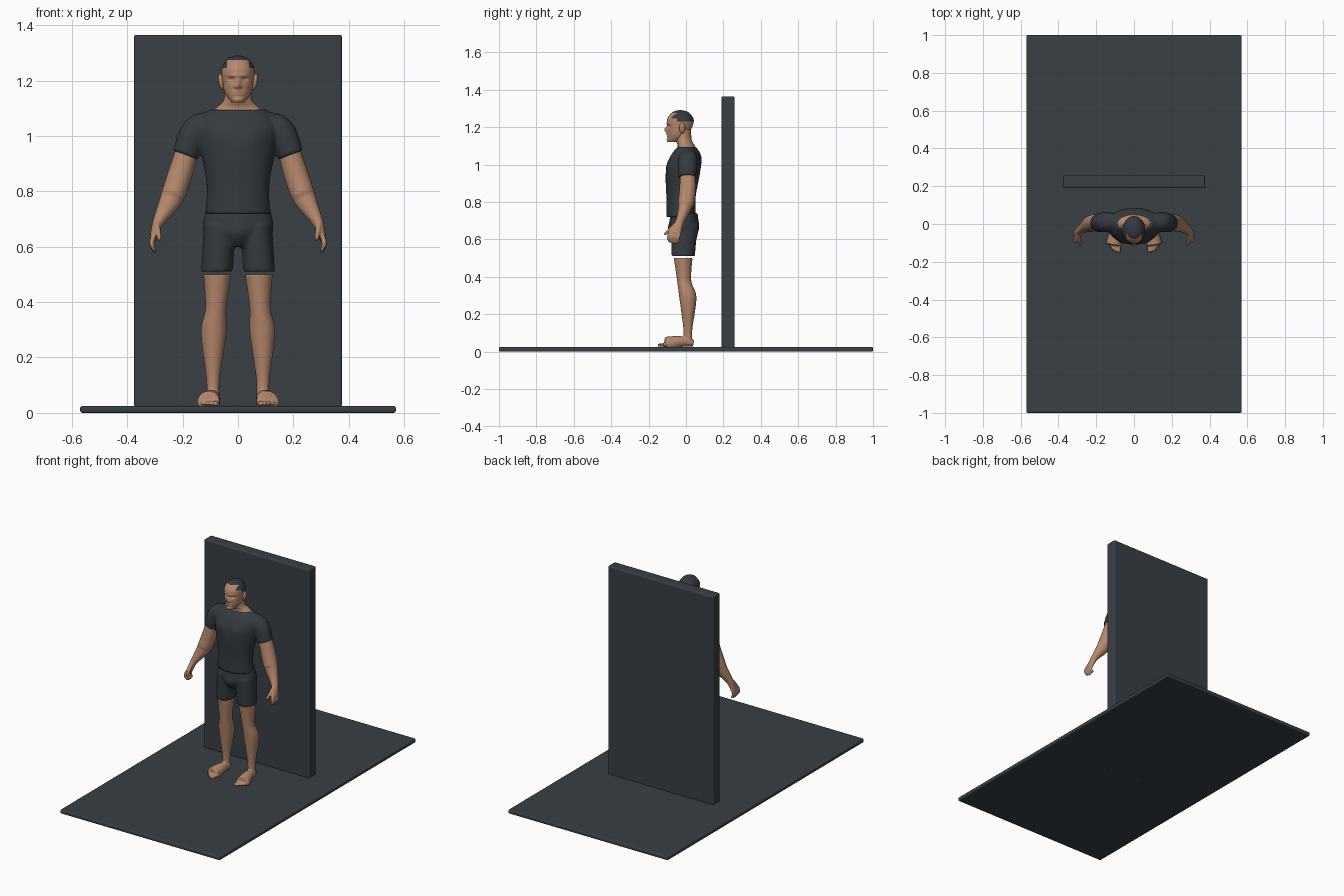
import bpy
import bmesh
import math
from mathutils import Matrix, Vector

cube = bpy.data.objects.get("Cube")
if cube:
    bpy.data.objects.remove(cube, do_unlink=True)


def material(name, *color):
    mat = bpy.data.materials.new(name)
    mat.use_nodes = True
    mat.diffuse_color = (*color, 1)
    mat.node_tree.nodes["Principled BSDF"].inputs["Base Color"].default_value = mat.diffuse_color
    return mat


slate = material("slate board", .04, .05, .06)
cloth = material("dark cloth", .035, .043, .05)
hair = material("dark hair", .035, .04, .05)
skin = material("skin", .47, .25, .15)
front, up = Vector((0, -1, 0)), Vector((0, 0, 1))


def spline(before, start, end, after, t):
    """Smooth value between start and end."""
    rise, fall = (end - before) / 2, (after - start) / 2
    ease = t * t * (3 - 2 * t)
    return start + (end - start) * ease + t * (1 - t) * (rise * (1 - t) - fall * t)


def smooth_rings(rings, steps):
    padded = [rings[0], *rings, rings[-1]]
    result = []
    for group in zip(padded, padded[1:], padded[2:], padded[3:]):
        for step in range(steps):
            result.append([spline(*values, step / steps) for values in zip(*group)])
    return result + [rings[-1]]


def loft(bm, rings, side=1, ref=front, axis=None, sides=32, steps=6):
    """Skin a tube through rings of x, y, z, half width and, if not round, half depth."""
    rows = smooth_rings(rings, steps)
    centres = [Vector((row[0] * side, row[1], row[2])) for row in rows]
    last = len(rows) - 1
    loops = []
    for i, row in enumerate(rows):
        along = axis or (centres[min(i + 1, last)] - centres[max(i - 1, 0)]).normalized()
        depth = (ref - along * ref.dot(along)).normalized()
        width = along.cross(depth)
        angles = [math.tau * k / sides for k in range(sides)]
        loops.append([bm.verts.new(centres[i] + width * row[3] * math.cos(angle)
                                   + depth * row[-1] * math.sin(angle)) for angle in angles])
    for low, high in zip(loops, loops[1:]):
        for k in range(sides):
            bm.faces.new((low[k - 1], low[k], high[k], high[k - 1]))
    bm.faces.new(loops[0])
    bm.faces.new(loops[-1])


def bump(bm, centre, wide, tall, push):
    """Soft push along y on the surface facing that way, mirrored in x."""
    x, y, z = centre
    for vert in bm.verts:
        if (vert.co.y < y) == (y < 0):
            across, above = (abs(vert.co.x) - x) / wide, (vert.co.z - z) / tall
            vert.co.y += push * math.exp(-across ** 2 - above ** 2)


def finish(name, bm, *materials, voxel=None):
    bmesh.ops.recalc_face_normals(bm, faces=bm.faces)
    for face in bm.faces:
        face.smooth = True
    mesh = bpy.data.meshes.new(name)
    bm.to_mesh(mesh)
    bm.free()
    obj = bpy.data.objects.new(name, mesh)
    bpy.context.collection.objects.link(obj)
    for mat in materials:
        mesh.materials.append(mat)
    if voxel:
        fuse = obj.modifiers.new("fuse", 'REMESH')
        fuse.mode = 'VOXEL'
        fuse.voxel_size = voxel
        fuse.use_smooth_shade = True
        soften = obj.modifiers.new("soften", 'SMOOTH')
        soften.factor = .5
        soften.iterations = 4
    return obj


def board(name, low, high):
    bm = bmesh.new()
    bmesh.ops.create_cube(bm, size=1)
    for vert in bm.verts:
        vert.co = [b if c > 0 else a for a, b, c in zip(low, high, vert.co)]
    obj = finish(name, bm, slate)
    obj.data.shade_flat()
    edge = obj.modifiers.new("rounded edge", 'BEVEL')
    edge.width = .008
    edge.segments = 3


board("floor_board", (-.57, -1, 0), (.57, 1, .025))
board("back_wall", (-.375, .19, .02), (.375, .26, 1.365))

# Shirt: torso with both sleeves fused in
bm = bmesh.new()
loft(bm, [(0, -.025, .72, .118, .08), (0, -.025, .82, .113, .08), (0, -.015, .95, .135, .093),
          (0, 0, 1.04, .145, .085), (0, .005, 1.095, .105, .05)], axis=up)
bump(bm, (.06, -.01, 1), .05, .04, -.01)
bump(bm, (0, .01, .9), .02, .15, -.01)
for side in (1, -1):
    loft(bm, [(.08, .01, 1.045, .043), (.15, .01, 1.02, .053), (.19, .005, .93, .047)], side)
finish("shirt", bm, cloth, voxel=.006)

# Shorts: pelvis with both thighs fused in
bm = bmesh.new()
loft(bm, [(0, -.01, .74, .115, .072), (0, -.01, .66, .127, .077), (0, -.01, .6, .08, .05)], axis=up)
for side in (1, -1):
    loft(bm, [(.065, -.01, .68, .058, .07), (.076, -.015, .51, .057, .063)], side, axis=up)
bump(bm, (0, -.02, .64), .03, .04, -.015)
bump(bm, (.055, .01, .65), .04, .04, .01)
finish("shorts", bm, cloth, voxel=.006)

for side, label in ((1, "left"), (-1, "right")):
    # Bare leg, foot and toes
    bm = bmesh.new()
    loft(bm, [(.075, -.015, .5, .05, .053), (.08, -.01, .38, .038, .04), (.088, .01, .29, .046),
              (.09, .01, .12, .024, .027), (.09, .01, .04, .025, .03)], side, axis=up)
    loft(bm, [(.088, .04, .045, .018), (.095, -.03, .053, .03), (.108, -.11, .036, .043, .012)],
         side, ref=up)
    for toe in range(5):
        x, thick = .08 + .015 * toe, .012 - .001 * toe
        tip = -.15 + .003 * toe ** 2
        loft(bm, [(x, -.09, .036, thick), (x, tip, .034, thick * .7)], side, ref=up, sides=12)
    finish(label + "_leg", bm, skin, voxel=.004)

    # Bare arm, palm, fingers and thumb
    bm = bmesh.new()
    loft(bm, [(.18, .01, .96, .04), (.21, .008, .86, .044, .039), (.24, -.004, .775, .041, .036),
              (.287, -.035, .69, .021, .023), (.306, -.06, .63, .013, .034)], side)
    for finger in range(4):
        y, length = -.085 + .017 * finger, .065 - .006 * abs(finger - 1.5)
        loft(bm, [(.305, y, .64, .009), (.311, y - .008, .61, .009), (.3, y, .64 - length, .006)],
             side, sides=12)
    loft(bm, [(.293, -.055, .68, .012), (.283, -.115, .625, .007)], side, sides=12)
    finish(label + "_arm", bm, skin, voxel=.0035)

    # Ear
    bm = bmesh.new()
    bmesh.ops.create_uvsphere(bm, u_segments=16, v_segments=12, radius=.03)
    bmesh.ops.scale(bm, verts=bm.verts, vec=(.35, .55, 1))
    bmesh.ops.rotate(bm, verts=bm.verts, matrix=Matrix.Rotation(side * .2, 3, 'Y'))
    bmesh.ops.translate(bm, verts=bm.verts, vec=(side * .06, -.02, 1.195))
    finish(label + "_ear", bm, skin)

# Neck flowing into the shoulders
bm = bmesh.new()
loft(bm, [(0, .005, 1.08, .11, .05), (0, 0, 1.105, .075, .045), (0, -.012, 1.13, .052, .043),
          (0, -.016, 1.19, .046, .042)], axis=up)
finish("neck", bm, skin)

# Head with modelled brow, eye sockets, nose, lips and chin
bm = bmesh.new()
loft(bm, [(0, -.065, 1.12, .022, .03), (0, -.046, 1.155, .047, .052), (0, -.033, 1.205, .057, .068),
          (0, -.03, 1.245, .058, .07), (0, -.03, 1.28, .035, .042), (0, -.03, 1.291, .005, .006)],
     axis=up, sides=96, steps=14)
bump(bm, (.023, -.05, 1.204), .013, .008, .009)
bump(bm, (.02, -.05, 1.218), .02, .006, -.004)
bump(bm, (0, -.05, 1.185), .008, .015, -.016)
bump(bm, (.01, -.05, 1.178), .006, .006, -.006)
bump(bm, (0, -.05, 1.155), .02, .009, -.006)
bump(bm, (0, -.05, 1.155), .02, .002, .006)
bump(bm, (0, -.05, 1.13), .02, .009, -.008)


def hairline(centre):
    """Low at the back and sides, receding over the temples."""
    if centre.y > -.05:
        return 1.228
    return 1.245 if abs(centre.x) > .04 else 1.275


for face in bm.faces:
    centre = face.calc_center_median()
    face.material_index = int(centre.z > hairline(centre))
finish("head", bm, skin, hair)
